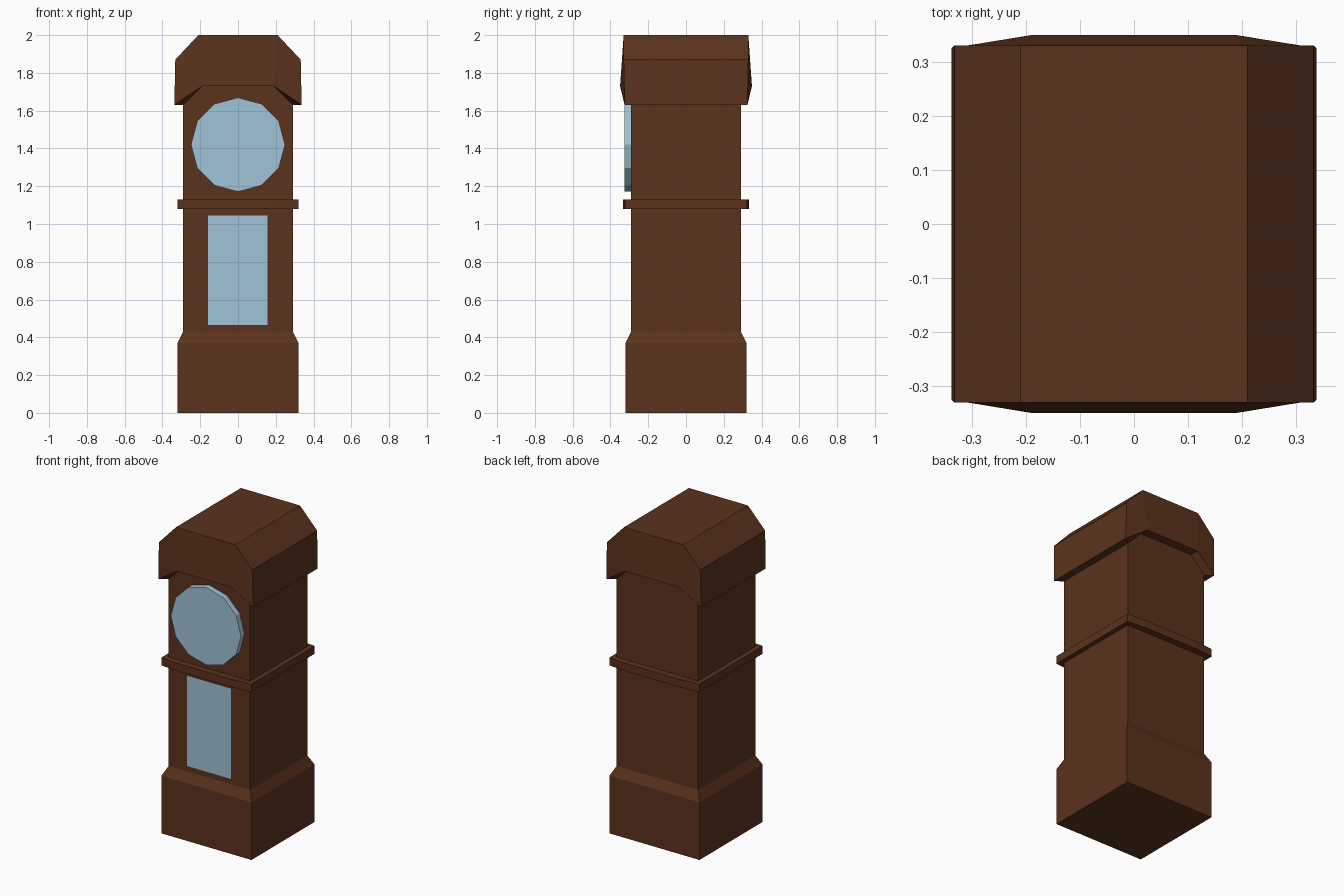
import bpy, bmesh
from math import pi
from mathutils import Matrix

if "Cube" in bpy.data.objects:
    bpy.data.objects.remove(bpy.data.objects["Cube"])


def material(name, color):
    m = bpy.data.materials.new(name)
    m.diffuse_color = color
    m.use_nodes = True
    m.node_tree.nodes["Principled BSDF"].inputs["Base Color"].default_value = m.diffuse_color
    return m


WOOD = material("dark_wood", (0.105, 0.032, 0.012, 1))
GLASS = material("pale_glass", (0.35, 0.55, 0.68, 1))


def finish(name, bm, mat):
    bmesh.ops.remove_doubles(bm, verts=bm.verts, dist=1e-5)
    bmesh.ops.recalc_face_normals(bm, faces=bm.faces)
    mesh = bpy.data.meshes.new(name)
    bm.to_mesh(mesh)
    bm.free()
    mesh.materials.append(mat)
    obj = bpy.data.objects.new(name, mesh)
    bpy.context.collection.objects.link(obj)
    return obj


def loft(name, rings, mat):
    """Closed solid through a stack of equal-length rings."""
    bm = bmesh.new()
    loops = [[bm.verts.new(p) for p in ring] for ring in rings]
    for a, b in zip(loops, loops[1:]):
        for i in range(len(a)):
            j = (i + 1) % len(a)
            bm.faces.new((a[i], a[j], b[j], b[i]))
    bm.faces.new(loops[0][::-1])
    bm.faces.new(loops[-1])
    return finish(name, bm, mat)


def square(r, z):
    return [(-r, -r, z), (r, -r, z), (r, r, z), (-r, r, z)]


# Plinth with sloped shoulder running up into the square case
loft("case", [square(r, z) for r, z in
              ((0.32, 0), (0.32, 0.37), (0.29, 0.43), (0.29, 1.73))], WOOD)

# Waist moulding, slightly bowed at front and back
half = [(-0.32, -0.322), (-0.19, -0.333), (0.19, -0.333), (0.32, -0.322)]
outline = half + [(-x, -y) for x, y in half]
loft("waist_moulding", [[(x, y, z) for x, y in outline] for z in (1.08, 1.13)], WOOD)

# Hood: arched lower edge, bevelled roof, bowed front and back
outer = [(0.337, -0.325, 1.63), (0.332, -0.33, 1.87), (0.21, -0.33, 2.0),
         (0.19, -0.349, 1.73)]
inner = [(0.29, -0.29, 1.63), (0.19, -0.29, 1.73)]
bm = bmesh.new()


def face(*pts):
    bm.faces.new([bm.verts.new(p) for p in pts])


def flip(p, sx=1, sy=1):
    return (p[0] * sx, p[1] * sy, p[2])


for sy in (1, -1):
    for sx in (1, -1):
        a, b, c, d = (flip(p, sx, sy) for p in outer)
        e, f = (flip(p, sx, sy) for p in inner)
        face(a, b, c, d)          # side part of front or back
        face(a, d, f, e)          # sloped underside of the arch
    c, d, f = (flip(p, 1, sy) for p in (outer[2], outer[3], inner[1]))
    face(c, flip(c, -1), flip(d, -1), d)
    face(d, flip(d, -1), flip(f, -1), f)
for sx in (1, -1):
    a, b, c, e = (flip(p, sx) for p in (outer[0], outer[1], outer[2], inner[0]))
    for p, q in ((e, a), (a, b), (b, c)):   # underside, side, bevel
        face(p, q, flip(q, 1, -1), flip(p, 1, -1))
c = outer[2]
face(c, flip(c, -1), flip(c, -1, -1), flip(c, 1, -1))
finish("hood", bm, WOOD)

# Twelve-sided dial
bm = bmesh.new()
bmesh.ops.create_cone(bm, cap_ends=True, segments=12, radius1=0.249,
                      radius2=0.249, depth=0.045,
                      matrix=Matrix.Translation((0, -0.3035, 1.42)) @ Matrix.Rotation(pi / 2, 4, 'X'))
finish("dial", bm, GLASS)

# Flush door pane
bm = bmesh.new()
face((-0.158, -0.2915, 0.465), (0.155, -0.2915, 0.465),
     (0.155, -0.2915, 1.045), (-0.158, -0.2915, 1.045))
pane = finish("door_pane", bm, GLASS)
if pane.data.polygons[0].normal.y > 0:
    pane.data.flip_normals()
